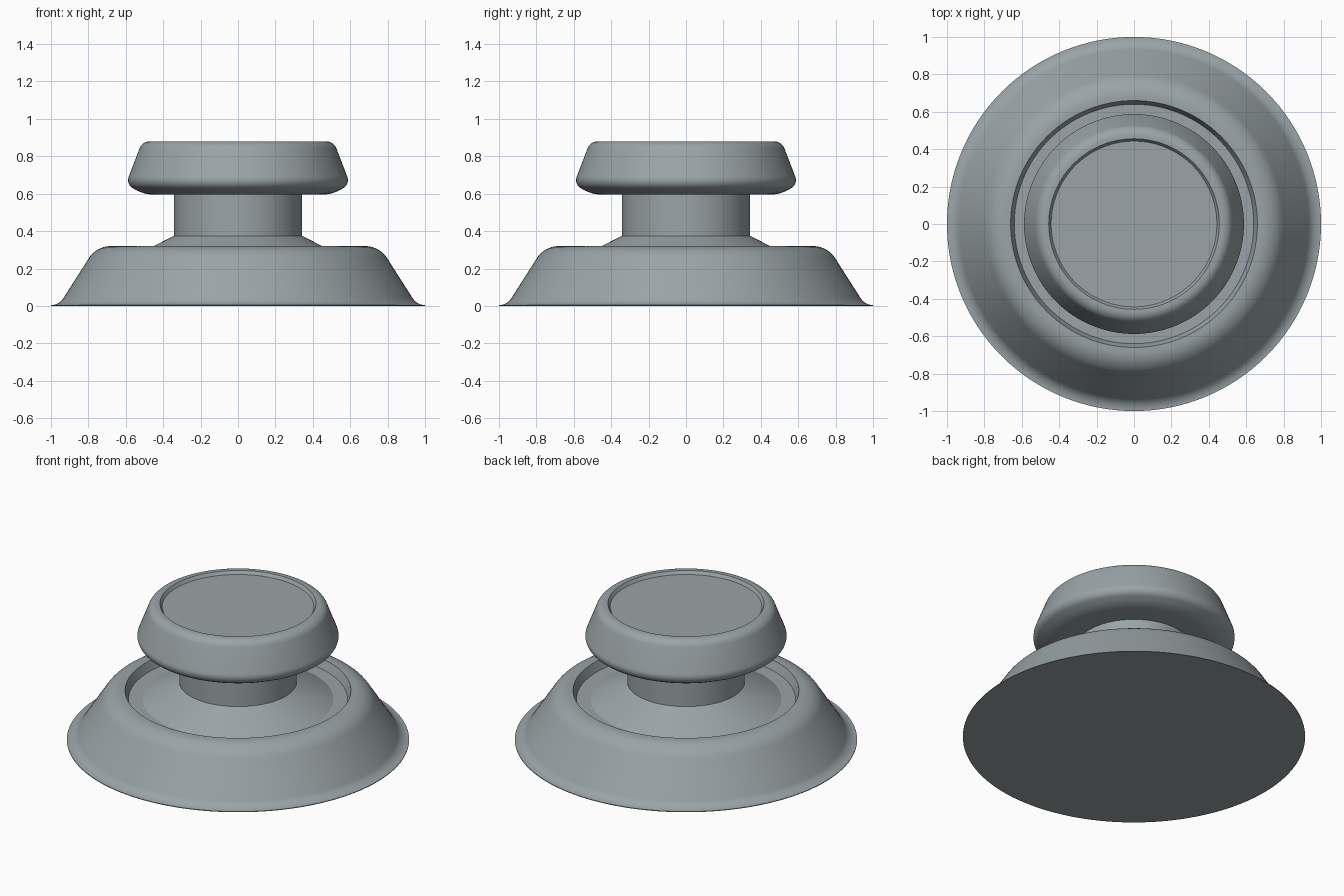
import bpy, bmesh, math
from mathutils import Vector

if "Cube" in bpy.data.objects:
    bpy.data.objects.remove(bpy.data.objects["Cube"])

SIDES = 128

grey = bpy.data.materials.new("blue_grey")
grey.diffuse_color = (0.32, 0.37, 0.385, 1)
grey.use_nodes = True
grey.node_tree.nodes["Principled BSDF"].inputs["Base Color"].default_value = grey.diffuse_color


def rounded(points, steps=10):
    """Turn (radius, height, fillet) corners into a profile with round corners."""
    out = []
    for i, (x, z, r) in enumerate(points):
        p = Vector((x, z))
        if r == 0:
            out.append(p)
            continue
        a = (Vector(points[i - 1][:2]) - p).normalized()
        b = (Vector(points[i + 1][:2]) - p).normalized()
        half = a.angle(b) / 2
        centre = p + (a + b).normalized() * (r / math.sin(half))
        start = (p + a * (r / math.tan(half)) - centre).normalized()
        end = (p + b * (r / math.tan(half)) - centre).normalized()
        out += [centre + start.slerp(end, k / steps).normalized() * r
                for k in range(steps + 1)]
    return out


def lathe(name, points):
    """Spin a profile about the vertical axis, with creases kept sharp."""
    bm = bmesh.new()
    vs = [bm.verts.new((p.x, 0, p.y)) for p in rounded(points)]
    es = [bm.edges.new(pair) for pair in zip(vs, vs[1:])]
    bmesh.ops.spin(bm, geom=vs + es, cent=(0, 0, 0), axis=(0, 0, 1),
                   angle=math.tau, steps=SIDES, use_merge=True)
    bmesh.ops.remove_doubles(bm, verts=bm.verts, dist=1e-5)
    # Make the faces point outwards
    bm.normal_update()
    if sum(f.normal.dot(f.calc_center_median() * Vector((1, 1, 0)))
           * f.calc_area() for f in bm.faces) < 0:
        bmesh.ops.reverse_faces(bm, faces=bm.faces)
    mesh = bpy.data.meshes.new(name)
    bm.to_mesh(mesh)
    bm.free()
    mesh.materials.append(grey)
    mesh.shade_smooth()
    mesh.set_sharp_from_angle(angle=math.radians(15))
    obj = bpy.data.objects.new(name, mesh)
    bpy.context.collection.objects.link(obj)
    return obj


# Flared base with a sunken well and a shallow cone rising to the stem
lathe("base", [(0, 0, 0), (1, 0, 0), (1, 0.004, 0), (0.955, 0.008, 0.08),
               (0.756, 0.32, 0.14), (0.66, 0.32, 0), (0.64, 0.265, 0),
               (0.557, 0.265, 0), (0.343, 0.375, 0)])

# Straight stem
lathe("stem", [(0.343, 0.375, 0), (0.343, 0.595, 0)])

# Thumb cap with a rounded skirt and a recessed top
lathe("cap", [(0.343, 0.595, 0), (0.5, 0.595, 0.2), (0.6, 0.65, 0.05),
              (0.512, 0.88, 0.06), (0.456, 0.88, 0), (0.443, 0.86, 0),
              (0, 0.86, 0)])
